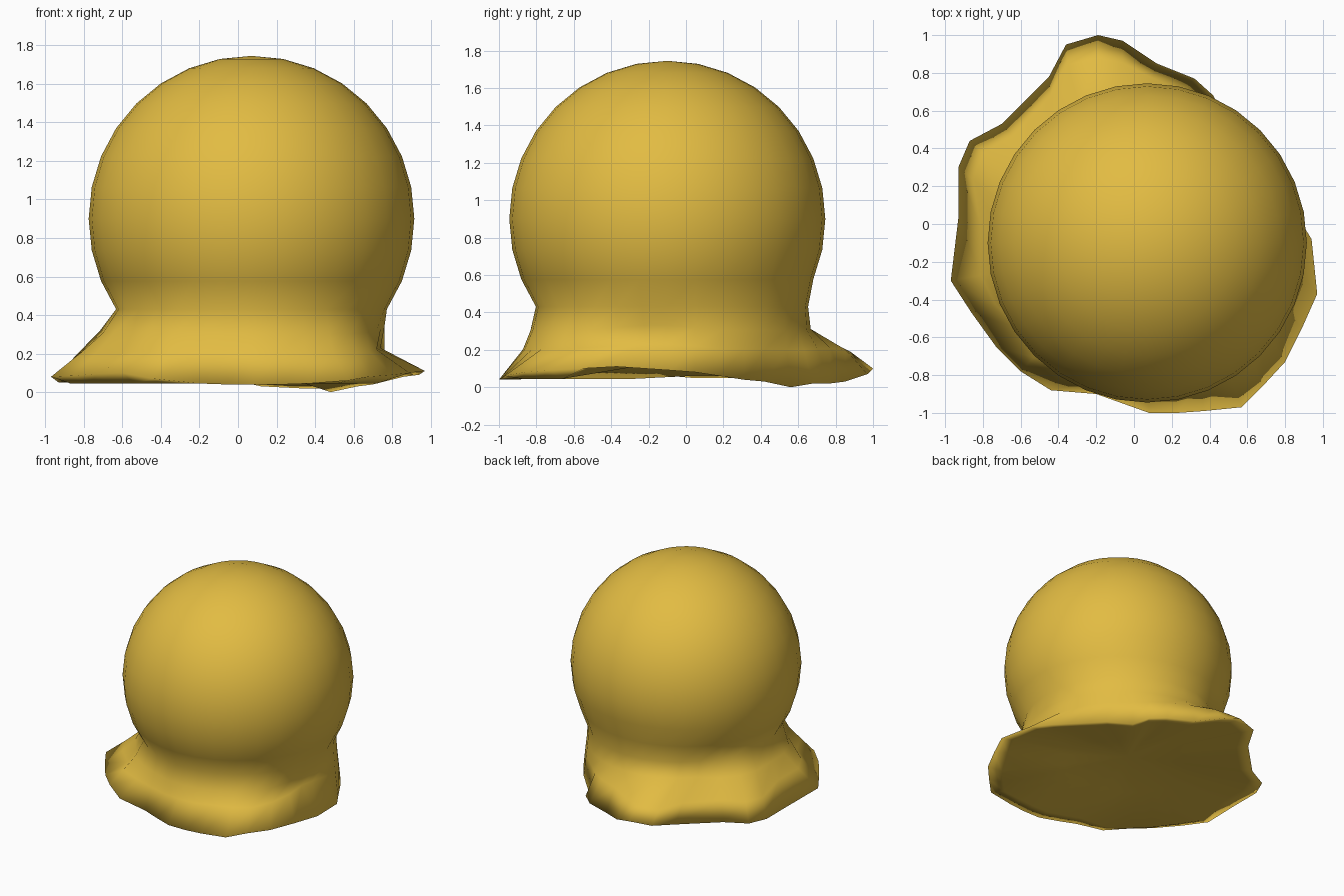
import bpy, bmesh, math
from mathutils import Vector

if "Cube" in bpy.data.objects:
    bpy.data.objects.remove(bpy.data.objects["Cube"])

SEG, RAD = 32, 0.845
C = Vector((0.07, -0.10, 0.9))

# Rim of the skirt, anticlockwise from +x: x, y, z, bulge of the flank
RIM = [
    (.94, -.08, .09, -.2), (.86, .05, .08, .0), (.78, .18, .06, .3), (.70, .31, .04, .5),
    (.62, .42, .03, .5), (.48, .56, .00, .4), (.42, .68, .02, .4), (.32, .77, .02, .5),
    (.12, .85, .03, .6), (-.06, .97, .07, .65), (-.19, 1.0, .10, .7), (-.36, .95, .09, .75),
    (-.45, .78, .06, .7), (-.70, .53, .05, .7), (-.87, .44, .05, .75), (-.93, .30, .05, .75),
    (-.93, .03, .05, .6), (-.97, -.30, .08, .55), (-.86, -.47, .085, .55), (-.73, -.65, .095, .4),
    (-.60, -.78, .10, .6), (-.44, -.88, .07, .4), (-.20, -.90, .045, .5), (-.06, -.95, .04, .4),
    (.08, -1.0, .04, .35), (.23, -1.0, .04, .35), (.37, -.99, .045, .3), (.57, -.97, .06, .3),
    (.68, -.86, .08, .35), (.80, -.73, .09, .2), (.89, -.55, .10, .0), (.97, -.37, .11, -.2),
]

bm = bmesh.new()


def ring(points):
    return [bm.verts.new(p) for p in points]


def bridge(a, b):
    for i in range(SEG):
        j = (i + 1) % SEG
        bm.faces.new((a[j], a[i], b[i], b[j]))


def fan(tip, loop, flip):
    for i in range(SEG):
        a, b = loop[i], loop[(i + 1) % SEG]
        bm.faces.new((tip, b, a) if flip else (tip, a, b))


# Round head down to the neck
rings = []
for k in range(1, 12):
    t = math.pi * k / 16
    rings.append(ring([C + RAD * Vector((math.sin(t) * math.cos(i * math.tau / SEG),
                                         math.sin(t) * math.sin(i * math.tau / SEG),
                                         math.cos(t))) for i in range(SEG)]))
# Neck is a little fuller at the back
for v in rings[-1]:
    v.co.y += 0.05 * max(0, (v.co.y - C.y) / 0.7)
neck = [v.co.copy() for v in rings[-1]]


# Draped skirt flaring from the neck to the uneven rim
def flank(height, upper):
    pts = []
    for n, (x, y, z, b) in zip(neck, RIM):
        amount = 1.0
        if upper:
            amount = 0.12 if y > 0.6 else 0.42
        p = n.lerp(Vector((x, y, z)), b * amount)
        p.z = height + 0.05 * abs(b - 0.4)
        if not upper:
            p.z -= 0.25 * max(0, b - 0.6)
        pts.append(p)
    return ring(pts)


rings.append(flank(0.30, True))
rings.append(flank(0.20, False))
rings.append(ring([r[:3] for r in RIM]))

# Turned-under hem at the front and left, then a shallow conical hollow
under = Vector((0.03, -0.03, 0.15))
hem = []
for x, y, z, b in RIM:
    p = Vector((x, y, z)).lerp(under, 0.1)
    if y < -0.2 and x < 0.85:
        p.z = 0.045
    hem.append(p)
rings.append(ring(hem))
rings.append(ring([p.lerp(under, 0.5) for p in hem]))

for a, b in zip(rings, rings[1:]):
    bridge(a, b)
fan(bm.verts.new(C + Vector((0, 0, RAD))), rings[0], False)
fan(bm.verts.new(under), rings[-1], True)

bmesh.ops.recalc_face_normals(bm, faces=bm.faces)
for f in bm.faces:
    f.smooth = True

mesh = bpy.data.meshes.new("draped_ball")
bm.to_mesh(mesh)
bm.free()
mat = bpy.data.materials.new("golden yellow")
mat.diffuse_color = (0.76, 0.50, 0.055, 1)
mat.use_nodes = True
mat.node_tree.nodes["Principled BSDF"].inputs["Base Color"].default_value = mat.diffuse_color
mesh.materials.append(mat)
bpy.context.collection.objects.link(bpy.data.objects.new("draped_ball", mesh))
